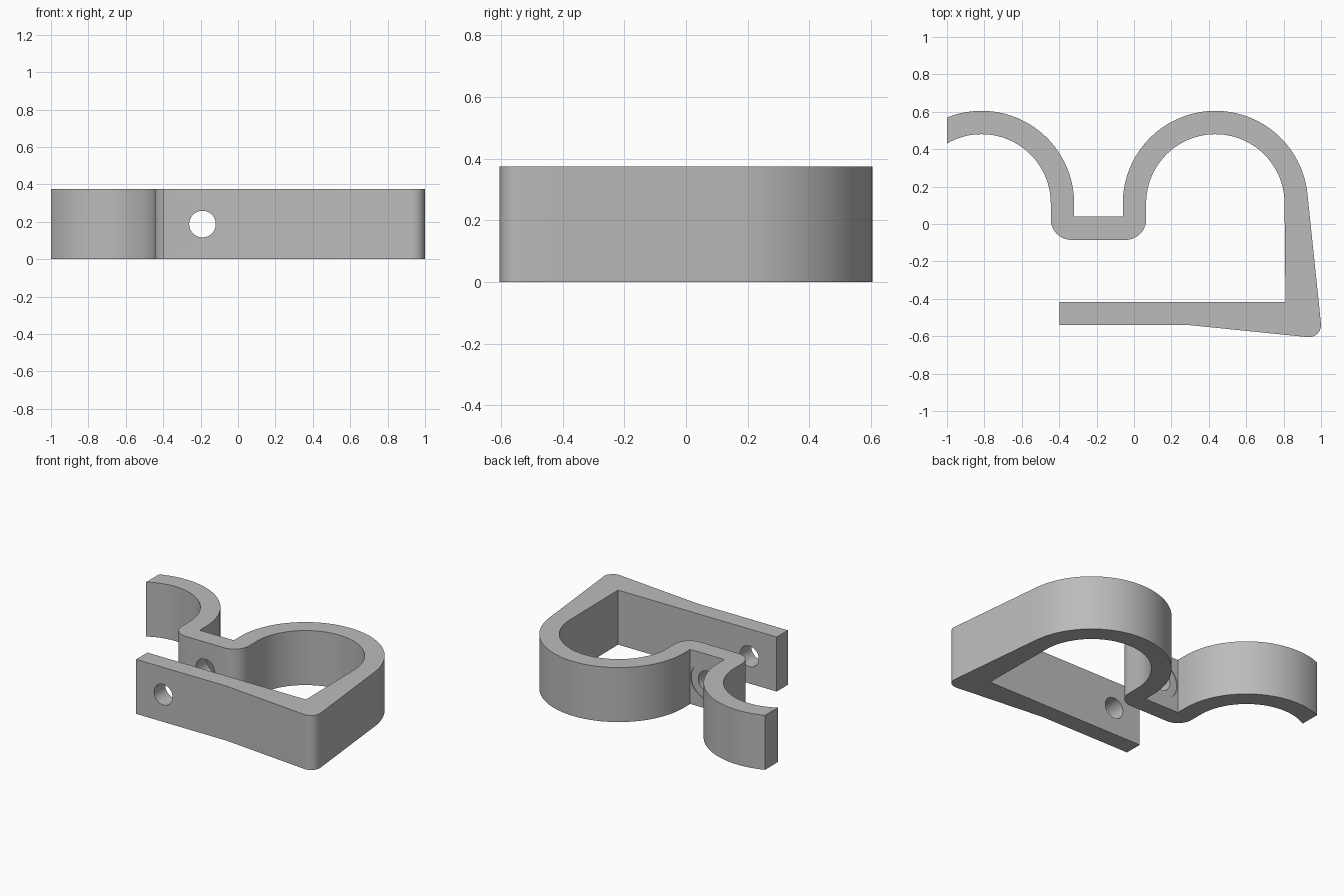
import bpy, bmesh
from math import sin, cos, radians, sqrt, pi, atan2, degrees
from mathutils import Matrix

cube = bpy.data.objects.get("Cube")
if cube:
    bpy.data.objects.remove(cube, do_unlink=True)

HEIGHT = 0.375
R_OUT, R_IN = 0.495, 0.37
ARC_Y = 0.11
RIGHT_X, LEFT_X = 0.435, -0.815      # centres of the two loops
WEB_BACK, WEB_FRONT = 0.04, -0.085
HOLE_X = (RIGHT_X + LEFT_X) / 2

grey = bpy.data.materials.new("grey plastic")
grey.use_nodes = True
colour = (0.5, 0.5, 0.5, 1)
grey.diffuse_color = colour
grey.node_tree.nodes["Principled BSDF"].inputs["Base Color"].default_value = colour


def arc(cx, cy, r, start, end, steps):
    """Points on an arc, angles in degrees."""
    angles = [radians(start + (end - start) * i / steps) for i in range(steps + 1)]
    return [(cx + r * cos(a), cy + r * sin(a)) for a in angles]


def make_object(name, bm):
    bmesh.ops.recalc_face_normals(bm, faces=bm.faces)
    mesh = bpy.data.meshes.new(name)
    bm.to_mesh(mesh)
    bm.free()
    mesh.materials.append(grey)
    ob = bpy.data.objects.new(name, mesh)
    bpy.context.collection.objects.link(ob)
    return ob


def cutter(name, radius, y0, y1):
    """Cylinder along y through the screw position."""
    bm = bmesh.new()
    place = Matrix.Translation((HOLE_X, (y0 + y1) / 2, HEIGHT / 2)) @ Matrix.Rotation(pi / 2, 4, 'X')
    bmesh.ops.create_cone(bm, cap_ends=True, segments=48, radius1=radius,
                          radius2=radius, depth=abs(y1 - y0), matrix=place)
    ob = make_object(name, bm)
    ob.hide_render = True
    return ob


def cut_angle(r):
    """Angle where the left loop meets the open end at x = -1."""
    dx = -1 - LEFT_X
    return degrees(atan2(sqrt(r * r - dx * dx), dx))


# Clip outline: outer edge from the open end, round the arm, back along the inside
fillet = 0.11
left_wall, right_wall = LEFT_X + R_IN, RIGHT_X - R_IN
outline = arc(LEFT_X, ARC_Y, R_OUT, cut_angle(R_OUT), 0, 36)
outline += [(LEFT_X + R_OUT, WEB_BACK), (RIGHT_X - R_OUT, WEB_BACK)]
outline += arc(RIGHT_X, ARC_Y, R_OUT, 180, 6, 56)
outline += arc(0.935, -0.54, 0.065, 6, -96, 14)
outline += [(0.29, -0.54), (-0.397, -0.54), (-0.397, -0.418), (0.81, -0.418)]
outline += arc(RIGHT_X, ARC_Y, R_IN, 0, 180, 56)
outline += arc(right_wall - fillet, WEB_FRONT + fillet, fillet, 0, -90, 14)
outline += arc(left_wall + fillet, WEB_FRONT + fillet, fillet, -90, -180, 14)
outline += arc(LEFT_X, ARC_Y, R_IN, 0, cut_angle(R_IN), 36)

bm = bmesh.new()
base = bm.faces.new([bm.verts.new((x, y, 0)) for x, y in outline])
top = bmesh.ops.extrude_face_region(bm, geom=[base])
bmesh.ops.translate(bm, vec=(0, 0, HEIGHT),
                    verts=[v for v in top["geom"] if isinstance(v, bmesh.types.BMVert)])
clip = make_object("pipe_clip", bm)

# Screw hole through web and arm, with a shallow washer seat behind the web
cutters = [cutter("screw_hole_cutter", 0.071, -0.8, 0.3),
           cutter("washer_seat_cutter", 0.125, WEB_BACK - 0.005, WEB_BACK + 0.1)]
bpy.ops.object.select_all(action='DESELECT')
bpy.context.view_layer.objects.active = clip
clip.select_set(True)
for tool in cutters:
    mod = clip.modifiers.new(tool.name, 'BOOLEAN')
    mod.operation = 'DIFFERENCE'
    mod.solver = 'EXACT'
    mod.object = tool
    bpy.ops.object.modifier_apply(modifier=mod.name)
    bpy.data.objects.remove(tool, do_unlink=True)

bpy.ops.object.shade_smooth_by_angle(angle=radians(30))
